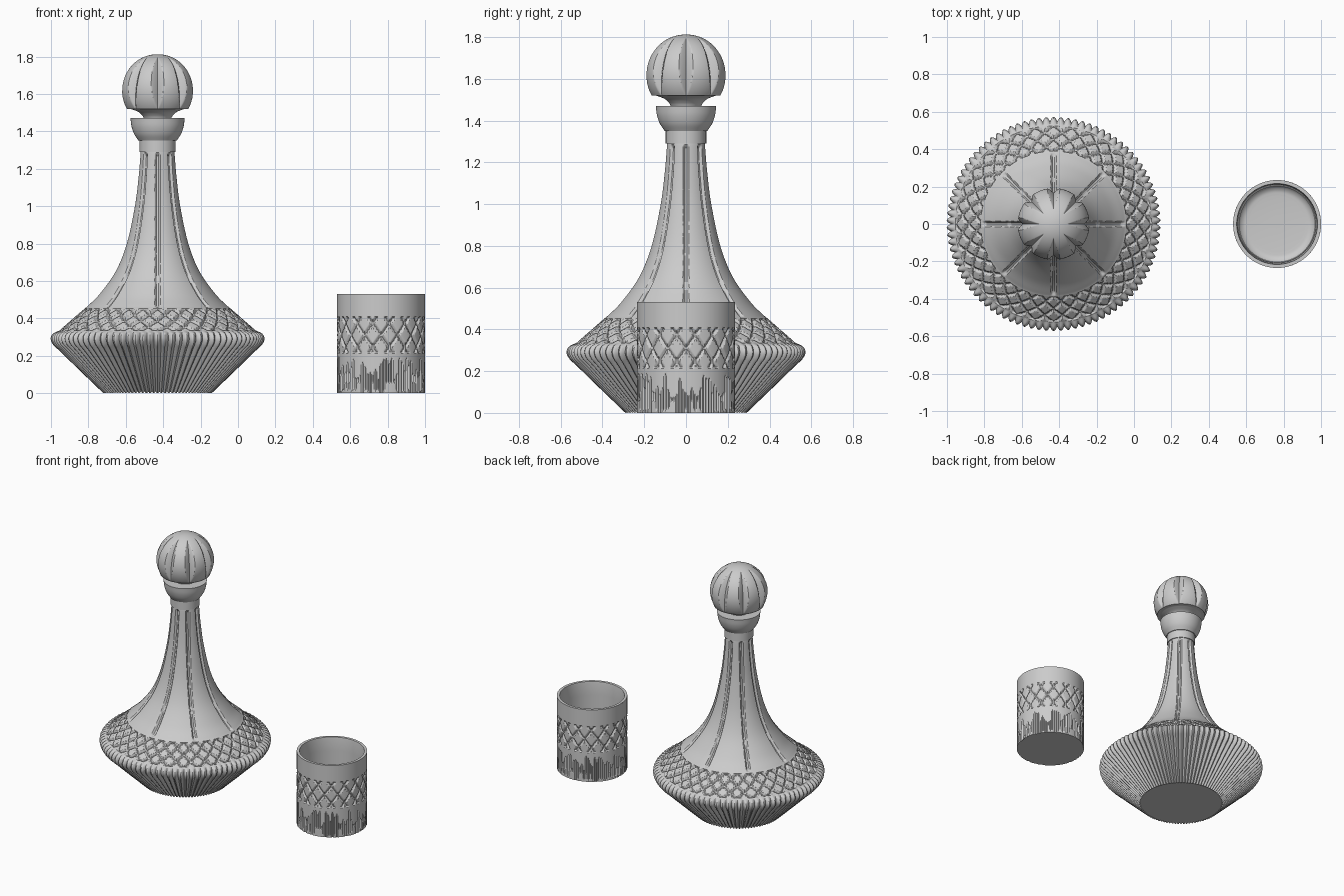
import bpy, math, random
from mathutils import Vector

if "Cube" in bpy.data.objects:
    bpy.data.objects.remove(bpy.data.objects["Cube"])
random.seed(4)
TAU = 2 * math.pi
DX, GX = -0.43, 0.765          # decanter and tumbler centres


def curve(pts, n):
    """Catmull-Rom through (r, z) points, n samples per span."""
    p = [Vector(q) for q in pts]
    p = [2 * p[0] - p[1]] + p + [2 * p[-1] - p[-2]]
    out = []
    for i in range(1, len(p) - 2):
        a, b, c, d = p[i - 1:i + 3]
        for k in range(n):
            t = k / n
            out.append(0.5 * (2 * b + (c - a) * t + (2 * a - 5 * b + 4 * c - d) * t * t
                              + (3 * b - a - 3 * c + d) * t ** 3))
    return out + [p[-2]]


def lathe(name, prof, segs, x, cut=None, cap0=False, cap1=False, angle=30):
    """Revolve a profile; cut(a, r, z, t) is the depth carved along the normal."""
    prof = [Vector(q) for q in prof]
    verts, faces, n = [], [], len(prof)
    for i, p in enumerate(prof):
        tan = (prof[min(i + 1, n - 1)] - prof[max(i - 1, 0)]).normalized()
        for s in range(segs):
            a = TAU * s / segs
            d = cut(a, p.x, p.y, i / (n - 1)) if cut else 0
            r, z = p.x - tan.y * d, max(0, p.y + tan.x * d)
            verts.append((r * math.cos(a), r * math.sin(a), z))
    for i in range(n - 1):
        for s in range(segs):
            q = (s + 1) % segs
            faces.append((i * segs + s, i * segs + q, (i + 1) * segs + q, (i + 1) * segs + s))
    if cap0:
        faces.append(tuple(reversed(range(segs))))
    if cap1:
        faces.append(tuple(range((n - 1) * segs, n * segs)))
    me = bpy.data.meshes.new(name)
    me.from_pydata(verts, [], faces)
    me.shade_smooth()
    me.set_sharp_from_angle(angle=math.radians(angle))
    ob = bpy.data.objects.new(name, me)
    ob.location.x = x
    bpy.context.collection.objects.link(ob)
    return ob


def vcut(d, w):
    return max(0.0, 1 - d / w)


def off(a, n):
    """Angular distance to the nearest of n evenly spaced directions."""
    u = a * n / TAU
    return abs(u - round(u)) * TAU / n


def lattice(a, r, t, n, shift, w, depth, length):
    k = math.cos(math.atan2(shift * r, length))
    return depth * max(min(1, 1.5 * vcut(off(a + s * shift * (t - .5), n) * r * k, w))
                       for s in (-1, 1))


# Decanter: ribbed lower bowl
def ribs(a, r, z, t):
    fade = min(1, max(0, (0.335 - z) / 0.02))
    return 0.022 * r / 0.57 * (1 - abs(math.sin(45 * a))) * fade


lathe("ribbed_bowl", curve([(.29, 0), (.41, .115), (.52, .222), (.558, .258), (.572, .29),
                            (.56, .318), (.525, .335)], 5), 720, DX, ribs, cap0=True)


# Decanter: crosshatched shoulder band
def shoulder_cut(a, r, z, t):
    return lattice(a, r, t, 32, .36, .011, .012, .18) if .03 < t < .97 else 0


lathe("lattice_shoulder", curve([(.525, .335), (.46, .392), (.39, .453)], 14), 720, DX, shoulder_cut)


# Decanter: neck with eight long flutes
def flutes(a, r, z, t):
    end = min(1, max(0, (z - .458) / .012), max(0, (1.285 - z) / .012))
    return .013 * min(1, 1.6 * vcut(off(a, 8) * r, .015)) * end


lathe("fluted_neck", curve([(.39, .453), (.372, .468), (.31, .53), (.225, .65), (.165, .8),
                            (.122, 1.0), (.102, 1.16), (.093, 1.27), (.091, 1.29)], 6), 720, DX, flutes)

# Decanter: collar and flared lip
lathe("collar", [(.085, 1.29), (.097, 1.29), (.097, 1.35), (.085, 1.35)], 96, DX)
lathe("flared_lip", [(.085, 1.35)] + curve([(.102, 1.35), (.125, 1.385), (.139, 1.425), (.145, 1.47)], 6)
      + [(.05, 1.47)], 96, DX, cap1=True)

# Stopper: waist and faceted ball
lathe("stopper_waist", curve([(.072, 1.468), (.082, 1.485), (.105, 1.505), (.145, 1.52)], 6)
      + [(.168, 1.52)], 96, DX)
R, CZ = .192, 1.62
a0 = math.asin((1.52 - CZ) / R)
ball = [(R * math.cos(e), CZ + R * math.sin(e))
        for e in (a0 + (math.pi / 2 - .01 - a0) * i / 48 for i in range(49))]


def ball_cut(a, r, z, t):
    w = .034 * math.sin(math.pi * min(1, max(0, t / .82)) ** .85)
    return .9 * w * vcut(off(a, 8) * r, w) if w > .001 else 0


lathe("stopper_ball", ball, 240, DX, ball_cut, cap1=True)

# Tumbler: outer wall with lattice band and uneven vertical cuts
N = 100
tops = [random.uniform(.07, .19) for _ in range(N)]
lows = [random.choice((0, .01, .02, .06)) for _ in range(N)]


def tumbler_cut(a, r, z, t):
    if .215 < z < .405:
        return lattice(a, r, (z - .21) / .2, 16, .62, .010, .010, .2)
    i = int(a / TAU * N + .5) % N
    return .008 * vcut(off(a, N) * r, .006) if lows[i] <= z < tops[i] else 0


lathe("tumbler_outside", [(.235, .53 * i / 70) for i in range(71)], 400, GX, tumbler_cut, cap0=True)

# Tumbler: rim and hollow inside
lathe("tumbler_inside", [(.235, .53), (.216, .53)]
      + curve([(.214, .52), (.212, .11), (.203, .07), (.18, .05), (.15, .045)], 5) + [(.02, .045)],
      128, GX, cap1=True)
